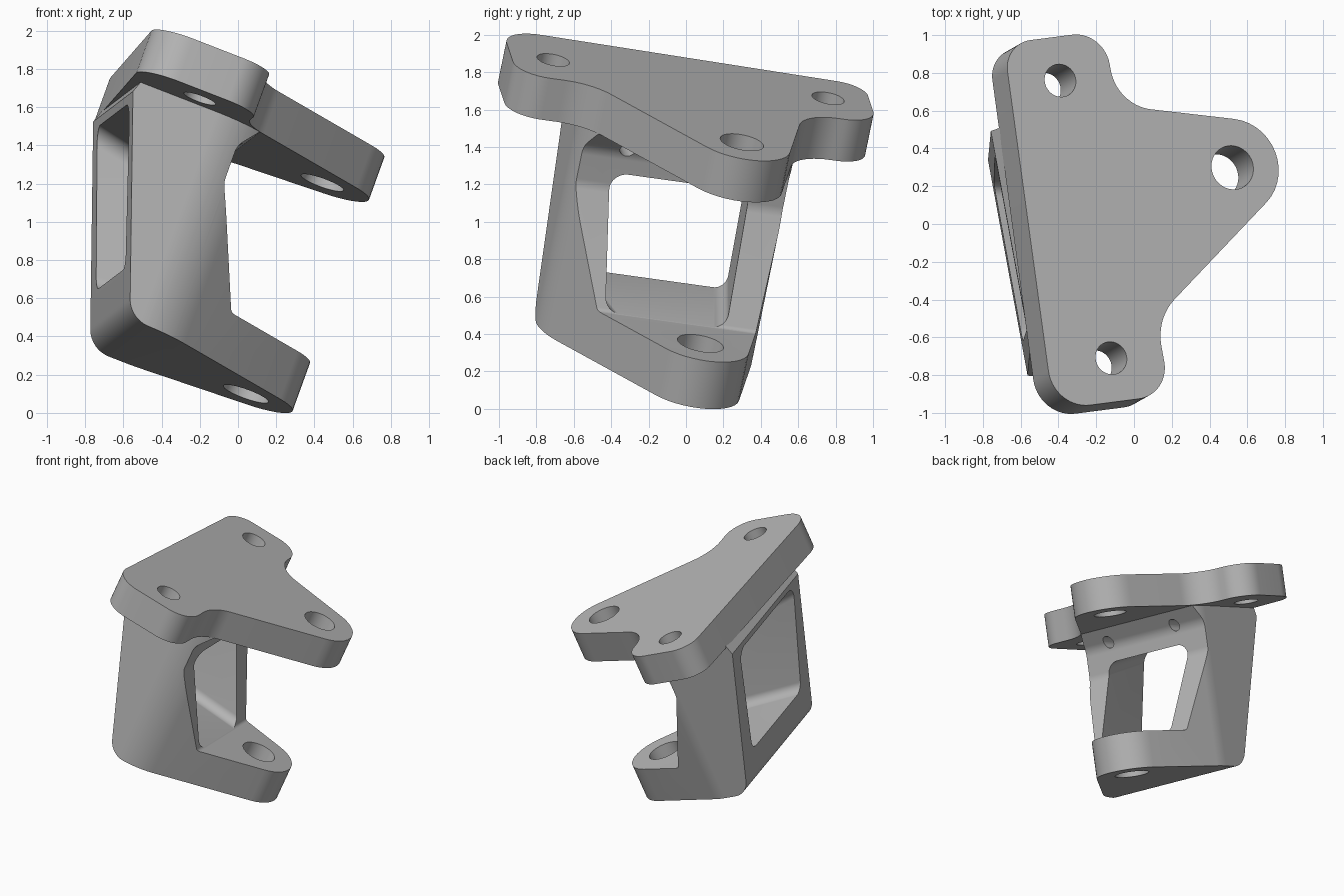
import bpy, math
from mathutils import Vector, Matrix

cube = bpy.data.objects.get("Cube")
if cube:
    bpy.data.objects.remove(cube, do_unlink=True)

# One flat colour
grey = bpy.data.materials.new("plain_grey")
grey.use_nodes = True
COLOUR = (0.46, 0.46, 0.46, 1)
grey.diffuse_color = COLOUR
grey.node_tree.nodes["Principled BSDF"].inputs["Base Color"].default_value = COLOUR

# Tilted frame of the bracket: plates lie in its u-v plane, w is their normal
w_axis = Vector((0.334, 0.190, 0.923)).normalized()
v_axis = Vector((-0.1786, 0.974, -0.1355))
v_axis = (v_axis - v_axis.dot(w_axis) * w_axis).normalized()
u_axis = v_axis.cross(w_axis)
FRAME = Matrix.Translation((0, 0, 1.676)) @ Matrix((u_axis, v_axis, w_axis)).transposed().to_4x4()


def rounded(corners, steps=14):
    """Polygon of (a, b, radius) corners with each corner filleted."""
    out = []
    for i, (a, b, r) in enumerate(corners):
        p = Vector((a, b))
        if r == 0:
            out.append(p)
            continue
        d0 = (Vector(corners[i - 1][:2]) - p).normalized()
        d1 = (Vector(corners[(i + 1) % len(corners)][:2]) - p).normalized()
        half = d0.angle(d1) / 2
        centre = p + (d0 + d1).normalized() * (r / math.sin(half))
        reach = r / math.tan(half)
        start, end = p + d0 * reach - centre, p + d1 * reach - centre
        total = start.angle(end)
        for k in range(steps + 1):
            t = k / steps
            out.append(centre + (start * math.sin((1 - t) * total)
                                 + end * math.sin(t * total)) / math.sin(total))
    return out


def circle(a, b, r, n=48):
    return [Vector((a + r * math.cos(math.tau * k / n), b + r * math.sin(math.tau * k / n)))
            for k in range(n)]


def loft(name, axis, lo, hi, loop0, loop1=None):
    """Solid between two equal-count loops placed at lo and hi along an axis (0=u, 1=v, 2=w)."""
    loops = [loop0, loop1 or loop0]
    verts = []
    for pos, loop in zip((lo, hi), loops):
        for p in loop:
            c = [p.x, p.y]
            c.insert(axis, pos)
            verts.append(FRAME @ Vector(c))
    n = len(loop0)
    faces = [list(range(n)), list(range(n, 2 * n))]
    faces += [[k, (k + 1) % n, n + (k + 1) % n, n + k] for k in range(n)]
    mesh = bpy.data.meshes.new(name)
    mesh.from_pydata(verts, [], faces)
    mesh.materials.append(grey)
    obj = bpy.data.objects.new(name, mesh)
    bpy.context.collection.objects.link(obj)
    select(obj)
    bpy.ops.object.mode_set(mode='EDIT')
    bpy.ops.mesh.select_all(action='SELECT')
    bpy.ops.mesh.normals_make_consistent(inside=False)
    bpy.ops.object.mode_set(mode='OBJECT')
    return obj


def select(obj):
    bpy.ops.object.select_all(action='DESELECT')
    obj.select_set(True)
    bpy.context.view_layer.objects.active = obj


def combine(obj, tool, operation='DIFFERENCE'):
    mod = obj.modifiers.new("cut", 'BOOLEAN')
    mod.operation, mod.object, mod.solver = operation, tool, 'EXACT'
    select(obj)
    bpy.ops.object.modifier_apply(modifier=mod.name)
    bpy.data.objects.remove(tool, do_unlink=True)


def finish(obj):
    select(obj)
    bpy.ops.object.shade_smooth_by_angle(angle=math.radians(25))


LUG = (0.608, 0.232)            # shared axis of the two round lugs
NOSE = (1.217, 0.358, 0.262)    # corner whose fillet rounds the lugs
MID = 0.055                     # middle of the frame along v

# Top plate: three lugs with concave blends between them
plate = loft("top_plate", 2, -0.24, 0, rounded([
    (-0.639, -0.931, 0.2), (0.028, -0.931, 0.18), (0.028, -0.517, 0.3), NOSE,
    (0.028, 0.641, 0.24), (0.028, 1.047, 0.18), (-0.543, 1.047, 0.16)]))
for u, v, r in ((-0.265, 0.812, 0.088), (-0.265, -0.696, 0.088), (*LUG, 0.118)):
    combine(plate, loft("hole", 2, -0.5, 0.2, circle(u, v, r)))
finish(plate)

# Frame body: plan outline crossed with the C-shaped side profile
body = loft("side_frame", 2, -1.437, -0.22, rounded([
    (-0.9, -0.53, 0), (0.011, -0.53, 0.45), NOSE, (0.05, 0.636, 0.4), (-0.9, 0.636, 0)]))
combine(body, loft("profile", 1, -1.2, 1.4, rounded([
    (-0.195, -1.437, 0.15), (1.4, -1.437, 0), (1.4, -1.165, 0), (0.325, -1.165, 0.03),
    (0.03, -0.57, 0.12), (0.03, -0.36, 0.12), (0.14, -0.22, 0),
    (-0.56, -0.22, 0), (-0.588, -0.30, 0)])), 'INTERSECT')

# Window through the frame, wider on the outside
combine(body, loft("window", 0, -0.9, 0.6, *[
    rounded([(v0, -1.163, 0.07), (v1, -1.163, 0.07), (v1, top, 0.09), (v0, top, 0.09)])
    for v0, v1, top in ((-0.50, 0.554, -0.27), (-0.20, 0.374, -0.61))]))

# Bottom lug hole and the two blind holes in the upper beam
combine(body, loft("hole", 2, -1.7, -1.0, circle(*LUG, 0.125)))
for side in (-1, 1):
    combine(body, loft("hole", 0, -0.25, 0.3, circle(MID + side * 0.315, -0.335, 0.042, 24)))
finish(body)
